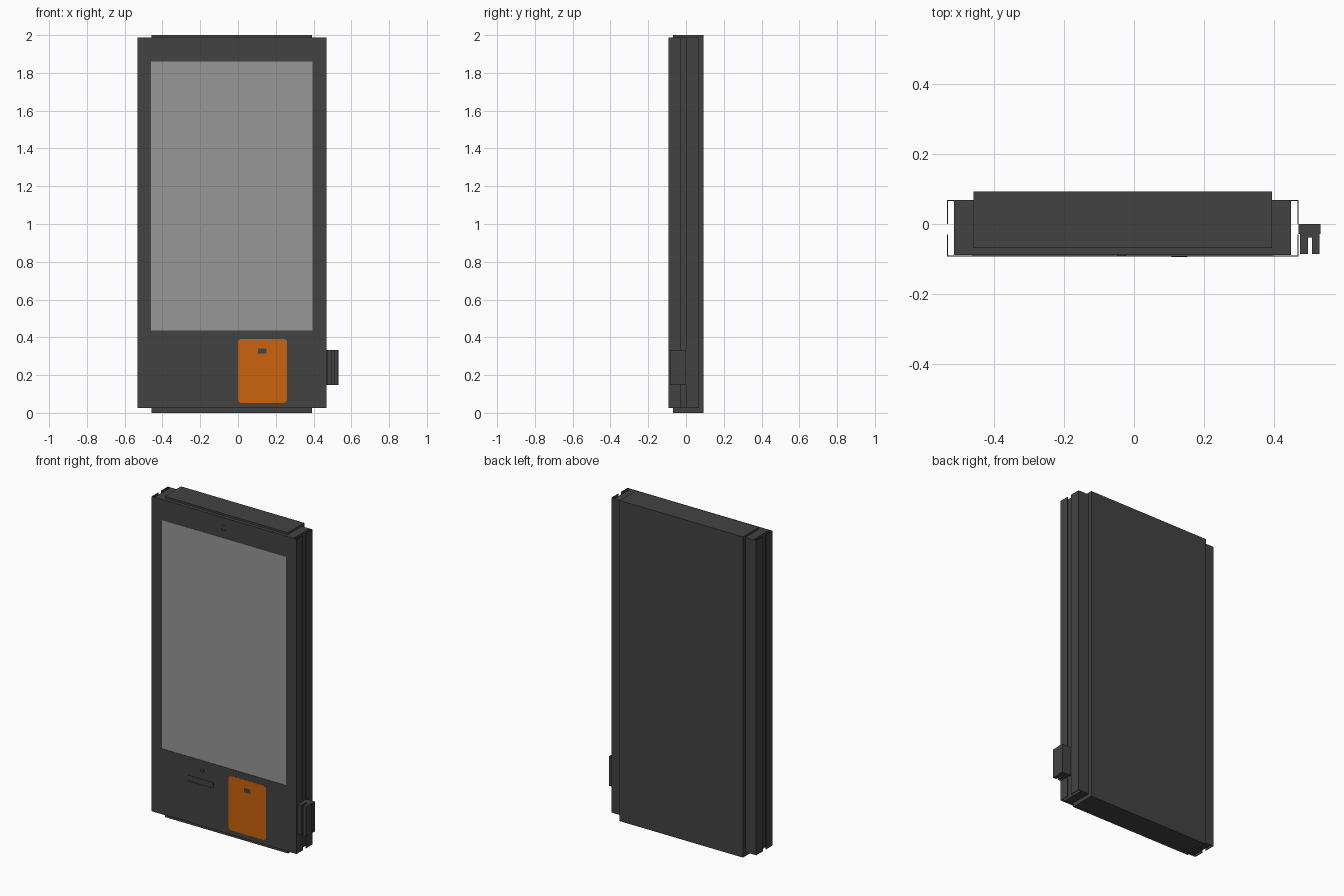
import bpy, bmesh, math

if "Cube" in bpy.data.objects:
    bpy.data.objects.remove(bpy.data.objects["Cube"])


def material(name, rgb):
    m = bpy.data.materials.new(name)
    m.diffuse_color = (*rgb, 1)
    m.use_nodes = True
    m.node_tree.nodes["Principled BSDF"].inputs["Base Color"].default_value = m.diffuse_color
    return m


DARK = material("dark_metal", (0.055, 0.055, 0.055))
GLASS = material("screen_grey", (0.31, 0.31, 0.31))
ORANGE = material("orange", (0.6, 0.125, 0.004))


def extrude(name, pts, vec, mat):
    """Closed 3D outline extruded along vec."""
    bm = bmesh.new()
    face = bm.faces.new([bm.verts.new(p) for p in pts])
    res = bmesh.ops.extrude_face_region(bm, geom=[face])
    bmesh.ops.translate(bm, vec=vec, verts=[v for v in res["geom"] if isinstance(v, bmesh.types.BMVert)])
    bmesh.ops.recalc_face_normals(bm, faces=bm.faces)
    me = bpy.data.meshes.new(name)
    bm.to_mesh(me)
    bm.free()
    ob = bpy.data.objects.new(name, me)
    bpy.context.collection.objects.link(ob)
    me.materials.append(mat)
    return ob


def column(name, profile, z0, z1, mat=DARK):
    return extrude(name, [(x, y, z0) for x, y in profile], (0, 0, z1 - z0), mat)


def block(name, x0, x1, y0, y1, z0, z1, mat=DARK):
    return column(name, [(x0, y0), (x1, y0), (x1, y1), (x0, y1)], z0, z1, mat)


def plate(name, x0, x1, z0, z1, r, y0, y1, mat=DARK, seg=5):
    """Rounded rectangle facing the front."""
    pts = []
    for cx, cz, a in ((x1 - r, z1 - r, 0), (x0 + r, z1 - r, 90), (x0 + r, z0 + r, 180), (x1 - r, z0 + r, 270)):
        for i in range(seg + 1):
            t = math.radians(a + 90 * i / seg)
            pts.append((cx + r * math.cos(t), y0, cz + r * math.sin(t)))
    return extrude(name, pts, (0, y1 - y0, 0), mat)


def cut(target, cutter):
    mod = target.modifiers.new("cut", 'BOOLEAN')
    mod.operation = 'DIFFERENCE'
    mod.solver = 'EXACT'
    mod.object = cutter
    cutter.hide_render = True
    cutter.hide_viewport = True
    cutter.display_type = 'WIRE'


L, R, F, B = -0.532, 0.468, -0.092, 0.068
Z0, Z1, T = 0.025, 1.988, 0.003


def shell_profile(y_face, y_lip):
    """Thin channel: wide face with a lip folded along each side."""
    s = T if y_lip > y_face else -T
    return [(L, y_face), (R, y_face), (R, y_lip), (R - T, y_lip), (R - T, y_face + s),
            (L + T, y_face + s), (L + T, y_lip), (L, y_lip)]


# Folded front and back shells with a groove left between their side lips
front = column("front_shell", shell_profile(F, -0.030), Z0, Z1)
column("back_shell", shell_profile(B, 0.0), Z0, Z1)

# Inner cabinet and the taller rear housing
block("inner_cabinet", -0.513, 0.447, F + 0.004, B - 0.002, Z0, Z1)
block("rear_housing", -0.457, 0.393, -0.069, 0.092, 0.0, 2.0)

# Screen, flush in the front shell
block("screen_opening_cutter", -0.461, 0.395, -0.12, -0.0885, 0.434, 1.861).hide_render = True
cut(front, bpy.data.objects["screen_opening_cutter"])
block("screen", -0.460, 0.394, F + 0.0002, -0.087, 0.435, 1.860, GLASS)

# Camera, receipt slot and indicator openings, each with a sunken insert
for name, x0, x1, z0, z1, r in (
        ("camera", -0.050, -0.021, 1.908, 1.940, 0.008),
        ("receipt_slot", -0.285, -0.105, 0.281, 0.318, 0.006),
        ("indicator", -0.195, -0.171, 0.361, 0.385, 0.0119)):
    cut(front, plate(name + "_cutter", x0, x1, z0, z1, r, -0.12, -0.0885))
    e = 0.002
    plate(name, x0 + e, x1 - e, z0 + e, z1 - e, r - e, F + 0.0007, -0.087)

# Orange payment panel with a small dark reader window
plate("payment_panel", 0.0, 0.259, 0.053, 0.392, 0.018, F - 0.0008, -0.088, ORANGE)
plate("reader_window", 0.107, 0.152, 0.314, 0.341, 0.001, F - 0.0013, -0.088, DARK, 1)

# Side card reader: forked profile with a swipe groove
column("card_reader", [
    (0.468, 0.0), (0.531, 0.0), (0.531, -0.028), (0.528, -0.028), (0.528, -0.085),
    (0.507, -0.085), (0.507, -0.038), (0.495, -0.038), (0.495, -0.085),
    (0.472, -0.085), (0.472, -0.028), (0.468, -0.028)], 0.148, 0.333)
